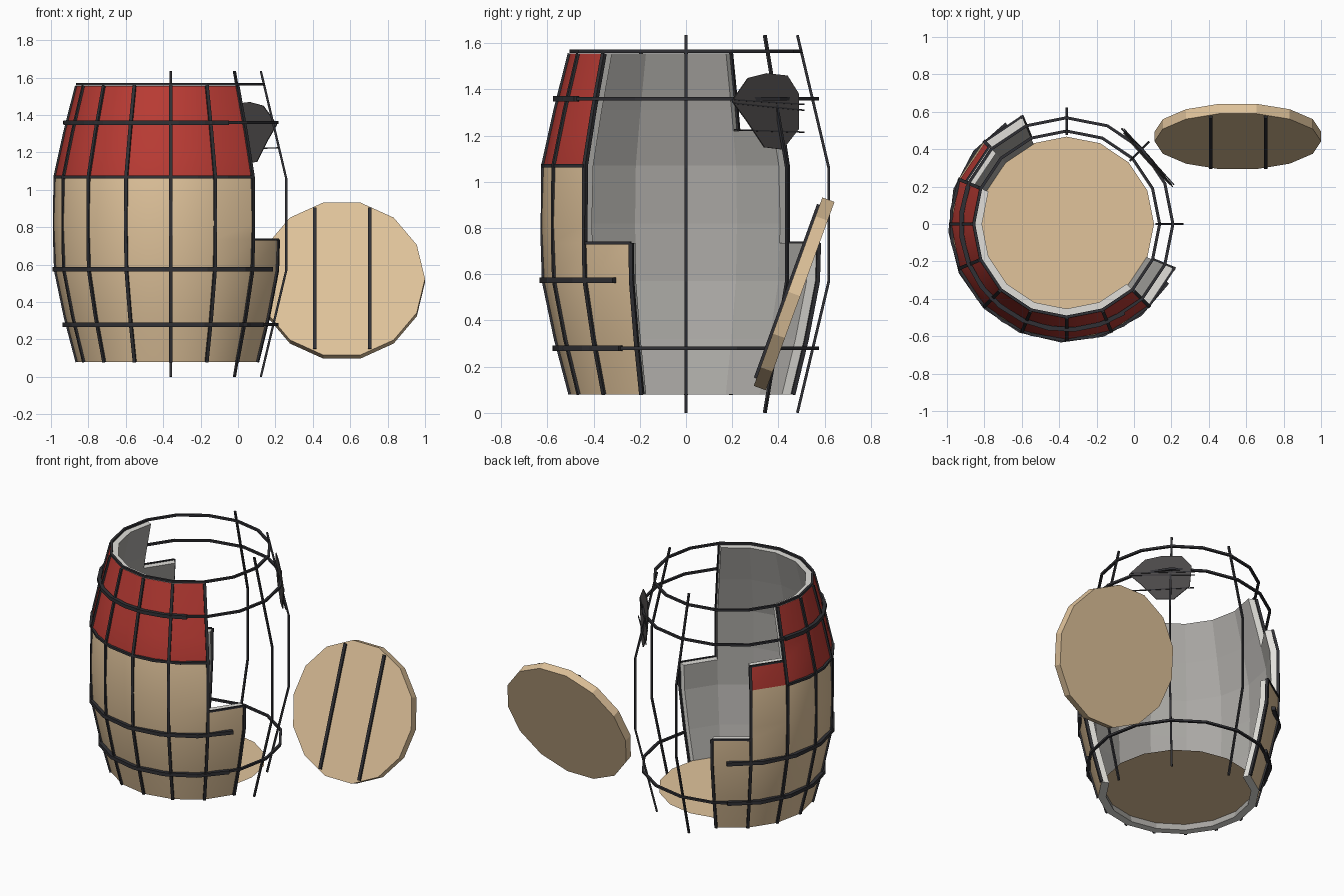
import bpy, bmesh
from math import sin, cos, radians, atan2
from mathutils import Vector, Matrix

if "Cube" in bpy.data.objects:
    bpy.data.objects.remove(bpy.data.objects["Cube"])

CX = -0.36           # barrel axis
WALL = 0.05
STEP = 22.5
TOP = 1.555


def material(name, rgb):
    m = bpy.data.materials.new(name)
    m.diffuse_color = (*rgb, 1)
    m.use_nodes = True
    m.node_tree.nodes["Principled BSDF"].inputs["Base Color"].default_value = m.diffuse_color
    return m


TAN = material("tan_wood", (0.75, 0.55, 0.33))
RED = material("red_paint", (0.50, 0.045, 0.035))
DARK = material("dark_iron", (0.03, 0.03, 0.035))
GREY = material("inner_grey", (0.40, 0.39, 0.37))
RIM = material("rim_grey", (0.75, 0.74, 0.70))
PATCH = material("plate_grey", (0.07, 0.065, 0.065))

# barrel profile, and the heights at which staves break off
PROFILE = [(0.08, 0.50), (0.32, 0.563), (0.57, 0.615), (0.82, 0.626),
           (1.07, 0.618), (1.31, 0.565), (TOP, 0.503)]
BROKEN = {112.5: 0.735, 135.0: 1.22, 315.0: 0.735}
ANGLES = [112.5 + STEP * i for i in range(10)]
LEVELS = sorted({z for z, _ in PROFILE} | set(BROKEN.values()))


def radius(z):
    for (z0, r0), (z1, r1) in zip(PROFILE, PROFILE[1:]):
        if z <= z1:
            return r0 + (r1 - r0) * (z - z0) / (z1 - z0)
    return PROFILE[-1][1]


def polar(r, deg, z):
    return Vector((CX + r * cos(radians(deg)), r * sin(radians(deg)), z))


def radial(deg):
    return Vector((cos(radians(deg)), sin(radians(deg)), 0))


def stave_top(a):
    return BROKEN.get(a, TOP) if a in ANGLES else 0


def finish(bm, name, mats):
    bmesh.ops.recalc_face_normals(bm, faces=bm.faces)
    me = bpy.data.meshes.new(name)
    bm.to_mesh(me)
    bm.free()
    ob = bpy.data.objects.new(name, me)
    bpy.context.collection.objects.link(ob)
    for m in mats:
        me.materials.append(m)
    return ob


def sweep(name, pts, half_w, half_h, normals, closed=False):
    """Square iron bar along a path; normals give the outward direction."""
    bm = bmesh.new()
    n = len(pts)
    rings = []
    for i, p in enumerate(pts):
        a = pts[(i - 1) % n] if closed or i else p
        b = pts[(i + 1) % n] if closed or i < n - 1 else p
        t = (b - a).normalized()
        side = t.cross(normals[i]).normalized()
        out = side.cross(t).normalized()
        rings.append([bm.verts.new(p + side * half_w * s + out * half_h * o)
                      for s, o in ((-1, -1), (1, -1), (1, 1), (-1, 1))])
    for i in range(n if closed else n - 1):
        r0, r1 = rings[i], rings[(i + 1) % n]
        for k in range(4):
            bm.faces.new((r0[k], r0[(k + 1) % 4], r1[(k + 1) % 4], r1[k]))
    if not closed:
        bm.faces.new(rings[0])
        bm.faces.new(rings[-1])
    return finish(bm, name, [DARK])


def ring_hoop(name, z, r):
    angs = [STEP * i for i in range(16)]
    sweep(name, [polar(r, a, z) for a in angs], 0.007, 0.008,
          [radial(a) for a in angs], True)


def arc_hoop(name, z, r, start, end, half):
    angs = [start + (end - start) * i / 10 for i in range(11)]
    sweep(name, [polar(r, a, z) for a in angs], half, half, [radial(a) for a in angs])


# barrel wall: staves of stepped height around the unbroken side
bm = bmesh.new()
for a in ANGLES:
    zs = [z for z in LEVELS if z <= stave_top(a)]
    grid = [[bm.verts.new(polar(radius(z) - d, ang, z))
             for ang, d in ((a, 0), (a + STEP, 0), (a + STEP, WALL), (a, WALL))]
            for z in zs]
    for i, (lo, hi) in enumerate(zip(grid, grid[1:])):
        for k in range(4):
            neighbour = {1: a + STEP, 3: a - STEP}.get(k)
            if neighbour and stave_top(neighbour) >= zs[i + 1]:
                continue
            f = bm.faces.new((lo[k], lo[(k + 1) % 4], hi[(k + 1) % 4], hi[k]))
            f.material_index = [1 if zs[i] > 1.06 else 0, 3, 2, 3][k]
            f.smooth = k == 0
    for cap in (grid[0][::-1], grid[-1]):
        bm.faces.new(cap).material_index = 3
bmesh.ops.remove_doubles(bm, verts=bm.verts, dist=0.0005)
for e in bm.edges:   # keep corners sharp where outside meets cut faces
    e.smooth = len({f.smooth for f in e.link_faces}) == 1
finish(bm, "barrel_wall", [TAN, RED, GREY, RIM])

# dark seams between the staves
for i, a in enumerate(ANGLES + [337.5]):
    top = max(stave_top(a - STEP), stave_top(a))
    zs = [z for z in LEVELS if z <= top]
    sweep(f"stave_seam_{i}", [polar(min(radius(z), 0.62), a, z) for z in zs],
          0.009, 0.009, [radial(a)] * len(zs))

# dark edges on the broken stave tops
for i, (a, z) in enumerate(BROKEN.items()):
    sweep(f"broken_edge_{i}", [polar(radius(z), b, z) for b in (a, a + STEP)],
          0.006, 0.006, [radial(a + STEP / 2)] * 2)

# thin complete rings, and thicker broken hoops on the wood
ring_hoop("top_ring", 1.565, 0.497)
ring_hoop("upper_ring", 1.36, 0.568)
ring_hoop("lower_ring", 0.28, 0.568)
arc_hoop("upper_hoop", 1.36, 0.565, 159, 303, 0.012)
arc_hoop("red_edge_hoop", 1.07, 0.620, 157.5, 315, 0.008)
arc_hoop("middle_hoop", 0.575, 0.622, 121, 330, 0.012)
arc_hoop("lower_hoop", 0.28, 0.567, 121, 330, 0.012)

# bare cage bars across the open side
CAGE = [(0.0, 0.482), (0.57, 0.618), (1.06, 0.618), (1.635, 0.482)]
for a in (0, 45, 90):
    sweep(f"cage_bar_{a}", [polar(r, a, z) for z, r in CAGE], 0.006, 0.006,
          [radial(a)] * 4)

# barrel floor: a thin sheet set up inside the wall
bm = bmesh.new()
bmesh.ops.create_circle(bm, cap_ends=True, segments=16, radius=0.467,
                        matrix=Matrix.Translation((CX, 0, 0.127)))
finish(bm, "barrel_floor", [TAN])

# loose lid leaning beside the barrel, one corner on its x axis
lean = Matrix.Translation((0.555, 0.468, 0.515)) @ Matrix.Rotation(radians(70), 4, 'X')
bm = bmesh.new()
bmesh.ops.create_cone(bm, cap_ends=True, segments=14, radius1=0.445,
                      radius2=0.445, depth=0.056)
corner = max(bm.verts, key=lambda v: v.co.x).co
turn = Matrix.Rotation(-atan2(corner.y, corner.x), 4, 'Z')
bmesh.ops.transform(bm, matrix=lean @ turn, verts=bm.verts)
finish(bm, "loose_lid", [TAN])

# two dark seams on the front of the lid
for i, x in enumerate((-0.145, 0.15)):
    bm = bmesh.new()
    bmesh.ops.create_cube(bm, size=1, matrix=lean @ Matrix.Translation((x, 0, 0.03))
                          @ Matrix.Diagonal((0.02, 0.80, 0.02, 1)))
    finish(bm, f"lid_seam_{i}", [DARK])


# dark plate hanging on the cage, in a plane that follows the barrel's slope
def on_plate(y, z):
    return Vector((0.21 - (y - 0.2) * 0.9 - (z - 1.35) * 0.1, y, z))


OUTLINE = [(0.20, 1.35), (0.27, 1.45), (0.35, 1.47), (0.44, 1.46), (0.49, 1.38),
           (0.49, 1.23), (0.42, 1.14), (0.34, 1.15), (0.26, 1.27)]
facing = Vector((1, 0.9, 0.1)).normalized()
bm = bmesh.new()
face = bm.faces.new([bm.verts.new(on_plate(y, z)) for y, z in OUTLINE])
ext = bmesh.ops.extrude_face_region(bm, geom=[face])
bmesh.ops.translate(bm, vec=facing * -0.006,
                    verts=[g for g in ext["geom"] if isinstance(g, bmesh.types.BMVert)])
finish(bm, "hanging_plate", [PATCH])

# thin wires holding the plate
for i, (z0, z1) in enumerate(((1.355, 1.335), (1.34, 1.31), (1.225, 1.215))):
    sweep(f"plate_wire_{i}", [on_plate(0.21, z0), on_plate(0.51, z1)],
          0.003, 0.003, [facing] * 2)
